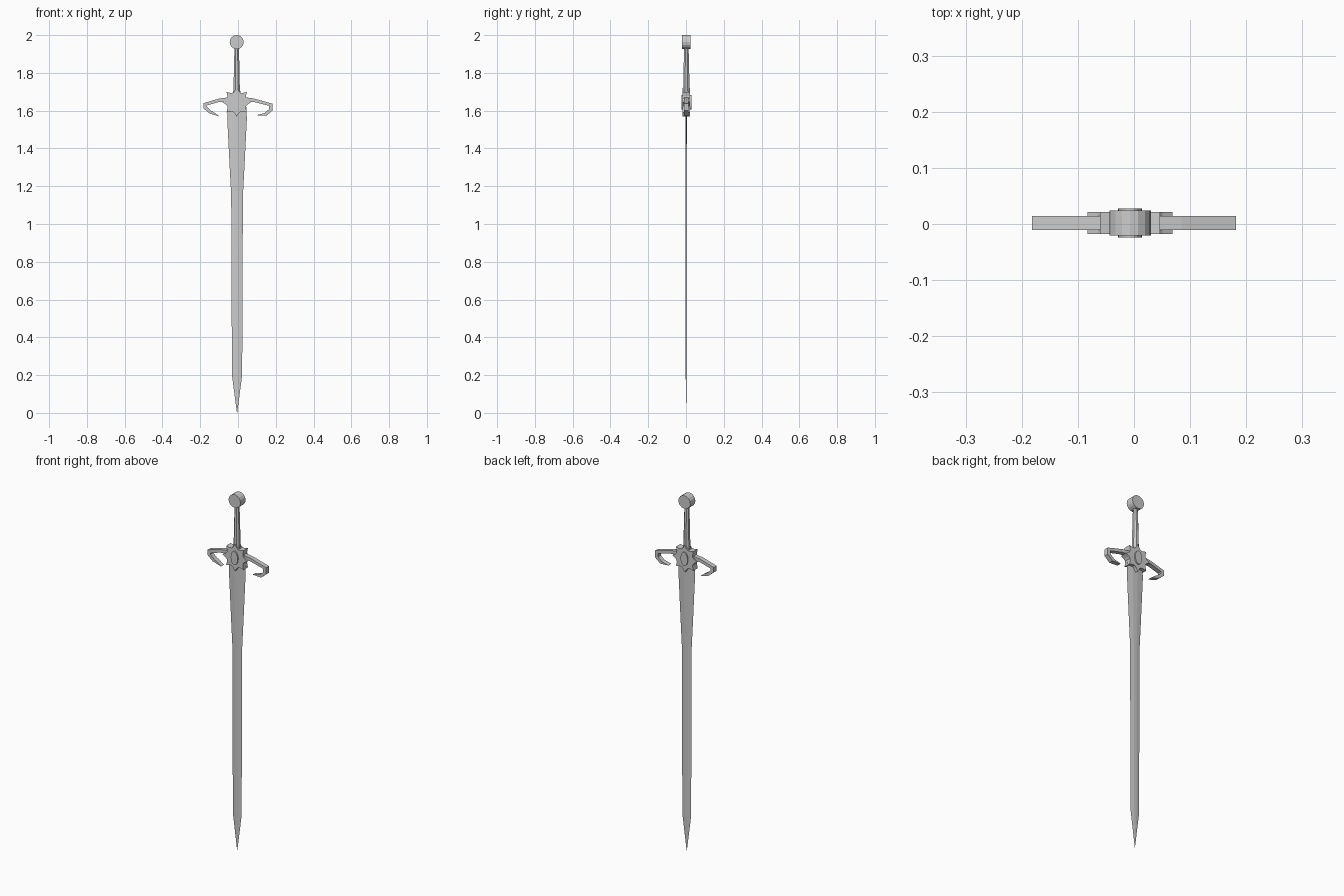
import bpy, bmesh, math

if "Cube" in bpy.data.objects:
    bpy.data.objects.remove(bpy.data.objects["Cube"])

CX, CY = -0.007, 0.002   # axis of the sword


def finish(name, bm):
    bmesh.ops.recalc_face_normals(bm, faces=bm.faces)
    me = bpy.data.meshes.new(name)
    bm.to_mesh(me)
    bm.free()
    ob = bpy.data.objects.new(name, me)
    bpy.context.collection.objects.link(ob)
    return ob


def plate(name, pts, half, cy=CY):
    """Extrude an x/z outline along y."""
    bm = bmesh.new()
    f = bm.faces.new([bm.verts.new((x, cy - half, z)) for x, z in pts])
    r = bmesh.ops.extrude_face_region(bm, geom=[f])
    vs = [v for v in r["geom"] if isinstance(v, bmesh.types.BMVert)]
    bmesh.ops.translate(bm, verts=vs, vec=(0, 2 * half, 0))
    return finish(name, bm)


def loft(name, rings):
    """Skin rings that have the same number of points."""
    bm = bmesh.new()
    loops = [[bm.verts.new(p) for p in r] for r in rings]
    n = len(loops[0])
    for a, b in zip(loops, loops[1:]):
        for i in range(n):
            j = (i + 1) % n
            bm.faces.new((a[i], a[j], b[j], b[i]))
    bm.faces.new(loops[0])
    bm.faces.new(loops[-1])
    return finish(name, bm)


def ellipse(rx, rz, cz, n, phase=0):
    return [(CX + rx * math.cos(math.tau * i / n + phase),
             cz + rz * math.sin(math.tau * i / n + phase)) for i in range(n)]


# Blade: thin hexagonal section, flared at the guard and pointed at the tip
rings = []
for z, w, t in [(0.0, 0.0008, 0.0004), (0.2, 0.027, 0.002), (1.15, 0.031, 0.003),
                (1.3, 0.039, 0.003), (1.56, 0.052, 0.004), (1.63, 0.048, 0.004)]:
    k = w * 0.3
    rings.append([(CX + 0.002 + x, 0.0005 + y, z) for x, y in
                  [(-w, 0), (-k, -t), (k, -t), (w, 0), (k, t), (-k, t)]])
loft("blade", rings)

# Sunburst guard plate: eight points with hollow edges between them
star = []
for i in range(32):
    r = (0.076, 0.059, 0.054, 0.059)[i % 4]
    a = math.tau * i / 32 - math.pi / 2
    star.append((CX + r * math.cos(a), 1.645 + r * math.sin(a)))
plate("guard_sunburst", star, 0.0195)

# Raised oval boss on both faces
plate("guard_boss", ellipse(0.0215, 0.038, 1.645, 20), 0.026)

# Curled quillons, tapering to points
left = [(-0.04, 1.672), (-0.10, 1.664), (-0.182, 1.640), (-0.182, 1.612),
        (-0.150, 1.585), (-0.098, 1.569), (-0.118, 1.585), (-0.143, 1.600),
        (-0.163, 1.619), (-0.163, 1.628), (-0.10, 1.646), (-0.04, 1.650)]
right = [(0.03, 1.672), (0.085, 1.664), (0.182, 1.637), (0.182, 1.600),
         (0.150, 1.573), (0.098, 1.576), (0.140, 1.587), (0.163, 1.607),
         (0.163, 1.626), (0.085, 1.646), (0.03, 1.650)]
plate("quillon_left", left, 0.0125)
plate("quillon_right", right, 0.0125)

# Grip: octagonal, thicker towards the guard, with a collar
def octagon(z, r):
    return [(x, CY + y, z) for x, y in ellipse(r, r, 0, 8, math.pi / 8)]

loft("grip", [octagon(1.66, 0.018), octagon(1.72, 0.018),
              octagon(1.84, 0.0155), octagon(1.94, 0.0125)])
loft("grip_collar", [octagon(1.685, 0.021), octagon(1.705, 0.021)])

# Disc pommel
plate("pommel", ellipse(0.037, 0.037, 1.963, 16), 0.0225)
